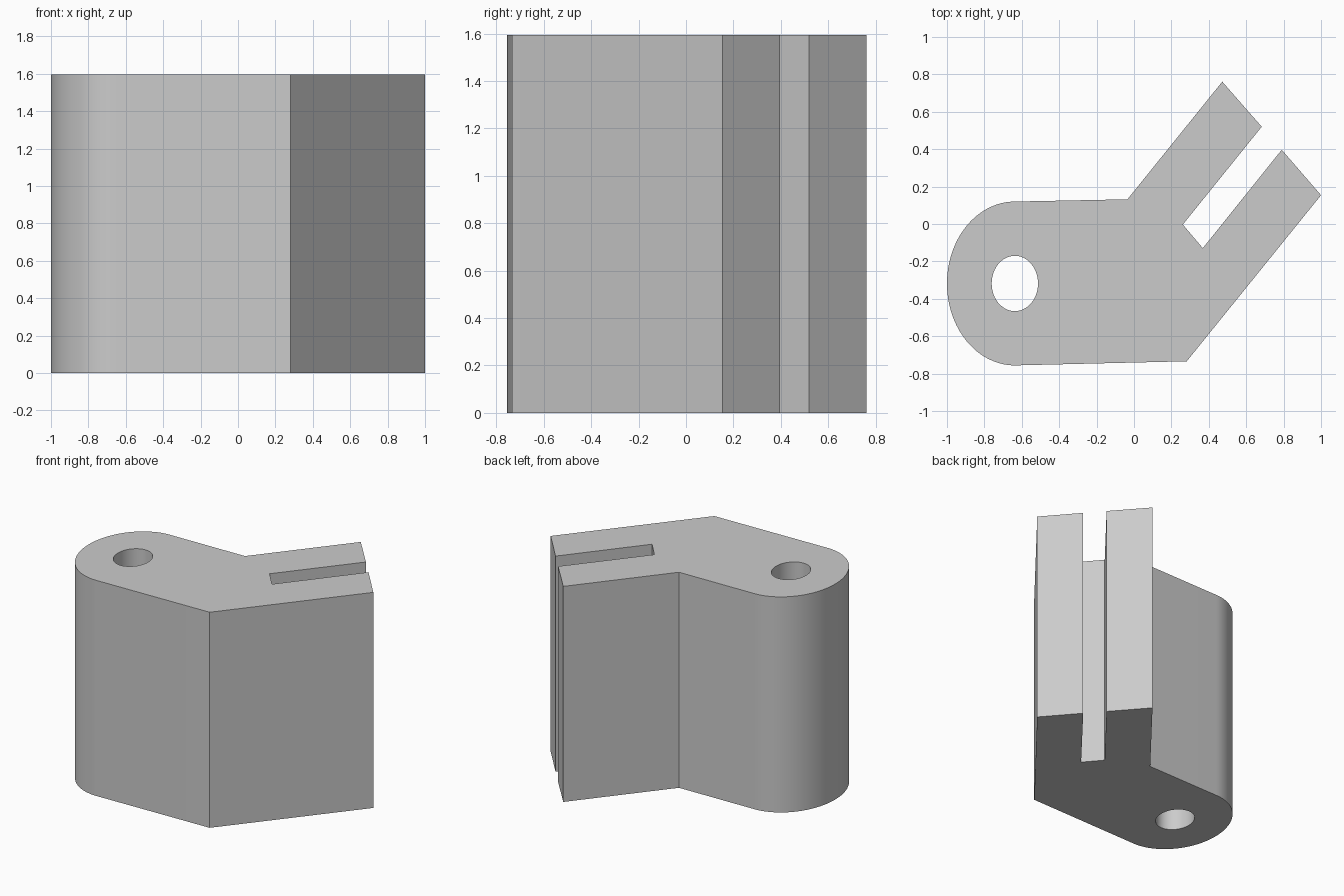
import bpy, bmesh
from math import cos, sin, pi, radians

cube = bpy.data.objects.get("Cube")
if cube:
    bpy.data.objects.remove(cube, do_unlink=True)

HEIGHT = 1.595
PIVOT = (-0.637, -0.318)


def arc(rx, ry, start, end, steps):
    """Points on an ellipse around the pivot, angles in radians."""
    return [(PIVOT[0] + rx * cos(start + (end - start) * i / steps),
             PIVOT[1] + ry * sin(start + (end - start) * i / steps))
            for i in range(steps + 1)]


def add_loop(bm, points):
    verts = [bm.verts.new((x, y, 0)) for x, y in points]
    return [bm.edges.new((a, b)) for a, b in zip(verts, verts[1:] + verts[:1])]


# Outline: rounded pivot end, then the forked arm with its slot
outline = arc(0.363, 0.438, pi / 2, 3 * pi / 2, 48) + [
    (0.282, -0.734), (1.0, 0.154), (0.79, 0.397), (0.368, -0.129),
    (0.261, -0.003), (0.683, 0.52), (0.472, 0.761), (-0.035, 0.132)]
hole = arc(0.124, 0.148, 0, 2 * pi, 48)[:-1]

# Fill the profile around the hole and extrude it upward
bm = bmesh.new()
edges = add_loop(bm, outline) + add_loop(bm, hole)
bmesh.ops.triangle_fill(bm, edges=edges, use_beauty=True)
result = bmesh.ops.extrude_face_region(bm, geom=bm.faces[:], use_keep_orig=True)
top = [v for v in result["geom"] if isinstance(v, bmesh.types.BMVert)]
bmesh.ops.translate(bm, verts=top, vec=(0, 0, HEIGHT))
bmesh.ops.dissolve_limit(bm, angle_limit=radians(0.1), verts=bm.verts[:],
                         edges=[e for e in bm.edges if len(e.link_faces) == 2
                                and all(abs(f.normal.z) > 0.9 for f in e.link_faces)])
bmesh.ops.recalc_face_normals(bm, faces=bm.faces[:])
mesh = bpy.data.meshes.new("forked_bracket")
bm.to_mesh(mesh)
bm.free()

bracket = bpy.data.objects.new("forked_bracket", mesh)
bpy.context.collection.objects.link(bracket)

# Plain grey finish
grey = bpy.data.materials.new("light_grey")
grey.use_nodes = True
color = (0.6, 0.6, 0.6, 1)
grey.diffuse_color = color
grey.node_tree.nodes["Principled BSDF"].inputs["Base Color"].default_value = color
mesh.materials.append(grey)

# Smooth curved walls, sharp corners
bpy.ops.object.select_all(action="DESELECT")
bracket.select_set(True)
bpy.context.view_layer.objects.active = bracket
bpy.ops.object.shade_smooth_by_angle(angle=radians(25))
